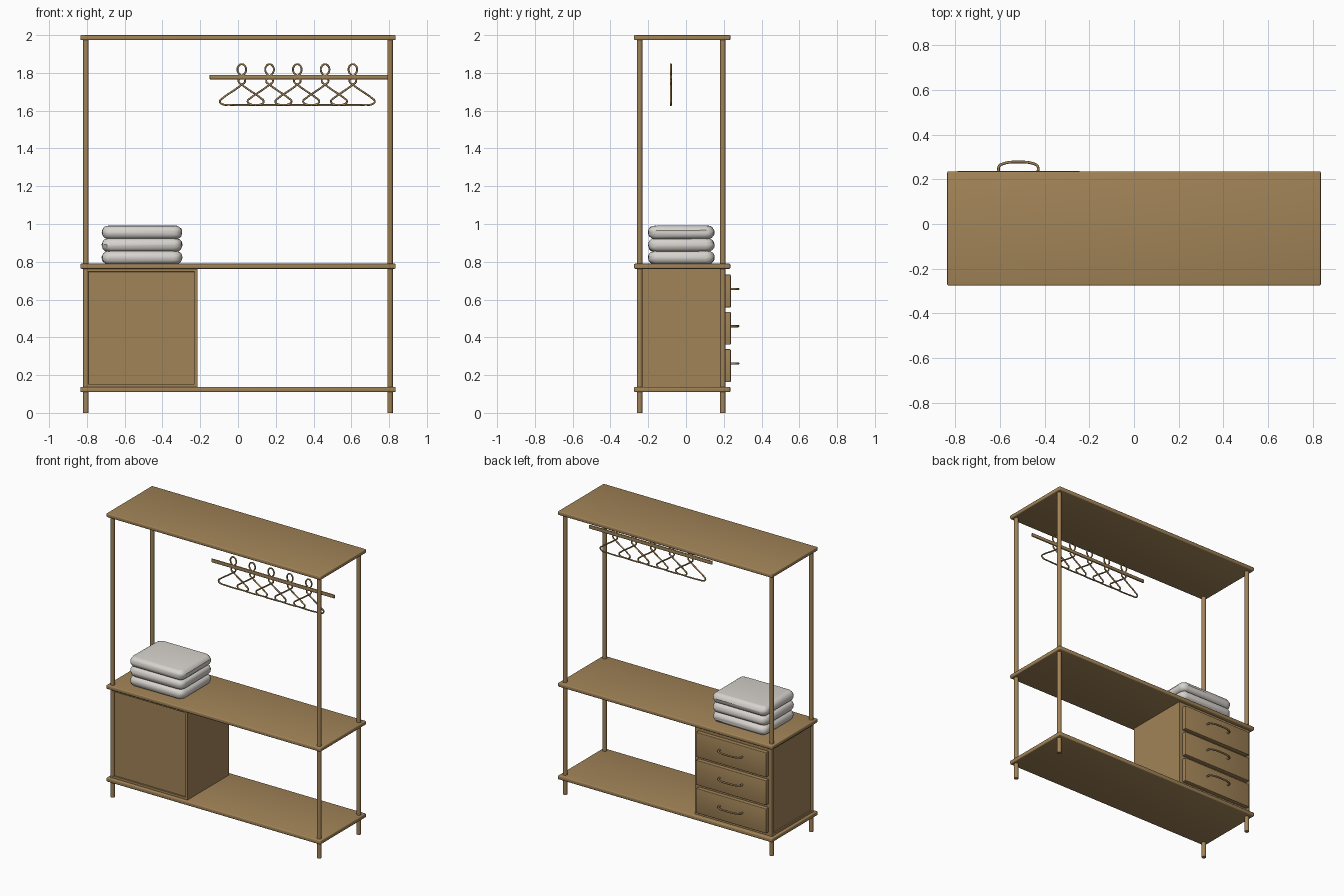
import bpy, bmesh, math, random
from mathutils import Vector

random.seed(4)
if "Cube" in bpy.data.objects:
    bpy.data.objects.remove(bpy.data.objects["Cube"])


def material(name, rgb):
    m = bpy.data.materials.new(name)
    m.use_nodes = True
    m.diffuse_color = (*rgb, 1)
    m.node_tree.nodes["Principled BSDF"].inputs["Base Color"].default_value = (*rgb, 1)
    return m


wood = material("oak brown", (0.36, 0.23, 0.097))
linen = material("off white linen", (0.68, 0.65, 0.61))


def add_object(name, bm, mat, smooth=True):
    mesh = bpy.data.meshes.new(name)
    bm.to_mesh(mesh)
    bm.free()
    mesh.materials.append(mat)
    ob = bpy.data.objects.new(name, mesh)
    bpy.context.collection.objects.link(ob)
    if smooth:
        bpy.ops.object.select_all(action="DESELECT")
        ob.select_set(True)
        bpy.context.view_layer.objects.active = ob
        bpy.ops.object.shade_smooth_by_angle(angle=math.radians(35))
    return ob


def block(lo, hi):
    bm = bmesh.new()
    bmesh.ops.create_cube(bm, size=1)
    for v in bm.verts:
        v.co = Vector([(a + b) / 2 + c * (b - a) for a, b, c in zip(lo, hi, v.co)])
    return bm


def board(name, lo, hi, bevel=0.006):
    bm = block(lo, hi)
    bmesh.ops.bevel(bm, geom=bm.edges[:], offset=bevel, segments=3,
                    profile=0.5, affect="EDGES")
    return add_object(name, bm, wood)


def wire(name, points, radius, cyclic=False):
    curve = bpy.data.curves.new(name, "CURVE")
    curve.dimensions = "3D"
    curve.bevel_depth = radius
    curve.bevel_resolution = 2
    curve.resolution_u = 5
    curve.use_fill_caps = True
    spline = curve.splines.new("BEZIER")
    spline.bezier_points.add(len(points) - 1)
    for bp, p in zip(spline.bezier_points, points):
        bp.co = p
        bp.handle_left_type = bp.handle_right_type = "AUTO"
    spline.use_cyclic_u = cyclic
    curve.materials.append(wood)
    ob = bpy.data.objects.new(name, curve)
    bpy.context.collection.objects.link(ob)
    return ob


# Shelves
for name, z0, z1 in (("bottom_shelf", 0.11, 0.138), ("middle_shelf", 0.763, 0.79),
                     ("top_shelf", 1.973, 2.0)):
    board(name, (-0.835, -0.275, z0), (0.835, 0.235, z1))

# Corner posts
for side, x in (("left", 0.805), ("right", -0.805)):
    for end, y in (("front", -0.245), ("back", 0.195)):
        bm = bmesh.new()
        bmesh.ops.create_cone(bm, cap_ends=True, segments=20, radius1=0.0145,
                              radius2=0.0145, depth=1.99)
        bmesh.ops.translate(bm, verts=bm.verts, vec=(x, y, 0.995))
        add_object(f"{end}_{side}_post", bm, wood)

# Cabinet body with recessed front and outer side panels
bm = block((-0.816, -0.256, 0.138), (-0.215, 0.208, 0.763))
panels = [f for f in bm.faces if f.normal.y < -0.9 or f.normal.x < -0.9]
bmesh.ops.inset_individual(bm, faces=panels, thickness=0.022)
bmesh.ops.inset_individual(bm, faces=panels, thickness=0.0005, depth=-0.009)
add_object("cabinet", bm, wood, smooth=False)

# Drawer fronts and bow handles
for i, z in enumerate((0.25, 0.448, 0.645)):
    board(f"drawer_front_{i + 1}", (-0.79, 0.205, z - 0.087), (-0.243, 0.237, z + 0.087), 0.004)
    bow = [(-0.088, 0.232), (-0.086, 0.258), (-0.066, 0.27), (0, 0.277),
           (0.066, 0.27), (0.086, 0.258), (0.088, 0.232)]
    wire(f"drawer_handle_{i + 1}", [(-0.517 + dx, y, z + 0.011) for dx, y in bow], 0.006)

# Hanging bar
board("hanging_bar", (-0.15, -0.086, 1.766), (0.81, -0.074, 1.79), 0.004)

# Bent wire hangers: right half outline, mirrored into a closed crossing loop
arm = [(0.06, 1.631), (0.108, 1.637), (0.116, 1.65), (0.1, 1.667), (0.035, 1.712)]
loop = [(-0.018, 1.757), (0, 1.78), (0.022, 1.81), (0.017, 1.836)]
half = arm + [(0.004, 1.735)] + loop
outline = ([(0, 1.629)] + half + [(0, 1.846)] + [(-x, z) for x, z in reversed(half)])
for i in range(5):
    cx = 0.02 + 0.147 * i
    wire(f"hanger_{i + 1}", [(cx + x, -0.08, z) for x, z in outline], 0.005, cyclic=True)

# Stack of folded towels
for i in range(3):
    size = Vector((0.425, 0.35, 0.07))
    z = 0.823 + 0.0665 * i
    bm = block(-size / 2, size / 2)
    bmesh.ops.bevel(bm, geom=[e for e in bm.edges if abs(e.verts[0].co.z - e.verts[1].co.z) > 0.01],
                    offset=0.045, segments=4, profile=0.5, affect="EDGES")
    rims = [e for e in bm.edges if abs(e.verts[0].co.z - e.verts[1].co.z) < 0.001]
    bmesh.ops.bevel(bm, geom=rims, offset=0.033, segments=5, profile=0.5, affect="EDGES")
    for v in bm.verts:
        v.co.x += random.uniform(-0.002, 0.002)
        v.co.y += random.uniform(-0.002, 0.002)
        v.co.z += random.uniform(-0.002, 0.001)
    bmesh.ops.translate(bm, verts=bm.verts, vec=(-0.508, -0.025, z))
    add_object(f"folded_towel_{i + 1}", bm, linen)
